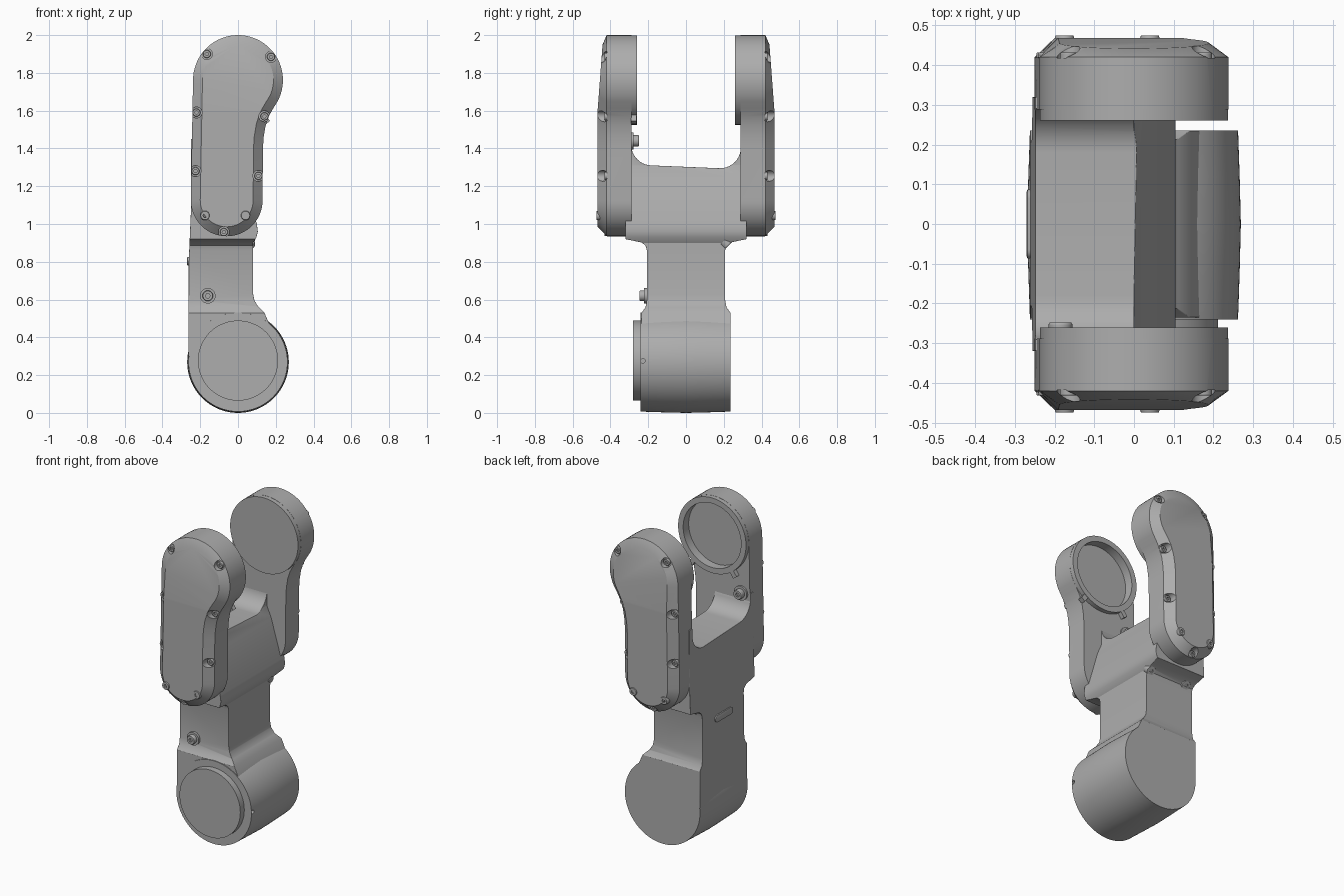
import bpy, bmesh
from math import sin, cos, pi, radians
from mathutils import Vector, Matrix

cube = bpy.data.objects.get("Cube")
if cube:
    bpy.data.objects.remove(cube, do_unlink=True)

GREY = (0.42, 0.42, 0.42, 1)
grey = bpy.data.materials.new("plain_grey")
grey.use_nodes = True
grey.diffuse_color = GREY
grey.node_tree.nodes["Principled BSDF"].inputs["Base Color"].default_value = GREY


def make(name, bm):
    bmesh.ops.recalc_face_normals(bm, faces=bm.faces)
    mesh = bpy.data.meshes.new(name)
    bm.to_mesh(mesh)
    bm.free()
    mesh.materials.append(grey)
    ob = bpy.data.objects.new(name, mesh)
    bpy.context.collection.objects.link(ob)
    return ob


def activate(ob):
    bpy.ops.object.select_all(action='DESELECT')
    bpy.context.view_layer.objects.active = ob
    ob.select_set(True)


def apply_boolean(ob, cutter, operation):
    mod = ob.modifiers.new("cut", 'BOOLEAN')
    mod.operation, mod.object, mod.solver = operation, cutter, 'EXACT'
    activate(ob)
    bpy.ops.object.modifier_apply(modifier=mod.name)


def remove(ob):
    bpy.data.objects.remove(ob, do_unlink=True)


def arc(cx, cz, r, start, end, n):
    """Points on an arc, angles in degrees."""
    angles = [radians(start + (end - start) * i / n) for i in range(n + 1)]
    return [(cx + r * cos(t), cz + r * sin(t)) for t in angles]


def prism(name, pts, axis, a, b, inset=0.0, depth=0.0):
    """Extrude a side profile along x or y, with an optional sloped rim on the far cap."""
    bm = bmesh.new()
    near = [bm.verts.new((a, u, v) if axis == 'x' else (u, a, v)) for u, v in pts]
    face = bm.faces.new(near)
    shift = Vector((b - a, 0, 0)) if axis == 'x' else Vector((0, b - a, 0))
    out = bmesh.ops.extrude_face_region(bm, geom=[face], use_keep_orig=True)["geom"]
    bmesh.ops.translate(bm, verts=[g for g in out if isinstance(g, bmesh.types.BMVert)], vec=shift)
    bmesh.ops.recalc_face_normals(bm, faces=bm.faces)
    if inset:
        cap = [g for g in out if isinstance(g, bmesh.types.BMFace)]
        bmesh.ops.inset_region(bm, faces=cap, thickness=inset, depth=depth, use_even_offset=True)
    return make(name, bm)


def lathe(name, profile, centre, direction=(0, 1, 0), n=24):
    """Closed turned part: profile is (radius, distance) along the direction."""
    bm = bmesh.new()
    rot = Vector(direction).to_track_quat('Z', 'Y').to_matrix()
    rings = [[bm.verts.new(Vector(centre) + rot @ Vector((r * cos(2 * pi * i / n), r * sin(2 * pi * i / n), d)))
              for i in range(n)] for r, d in profile]
    for lo, hi in zip(rings, rings[1:]):
        for i in range(n):
            j = (i + 1) % n
            bm.faces.new((lo[i], lo[j], hi[j], hi[i]))
    bm.faces.new(rings[0])
    bm.faces.new(rings[-1])
    return make(name, bm)


def screw(name, centre, direction, r, height):
    """Round head with a hexagonal socket."""
    ob = lathe(name, [(r, 0), (r, height * 0.85), (r * 0.9, height), (r * 0.5, height)], centre, direction)
    socket = lathe("socket", [(r * 0.45, height * 0.6), (r * 0.45, height * 1.5)], centre, direction, 6)
    apply_boolean(ob, socket, 'DIFFERENCE')
    remove(socket)


# Base hub with a slight barrel and a raised collar
hub = lathe("base_hub", [(0.262, -0.24), (0.266, -0.12), (0.269, 0), (0.266, 0.12), (0.262, 0.235)],
            (0, 0, 0.269), n=96)
notch = lathe("notch", [(0.012, -0.02), (0.012, 0.02)], (0.265, -0.228, 0.275), (1, 0, 0), 16)
apply_boolean(hub, notch, 'DIFFERENCE')
remove(notch)
lathe("hub_collar", [(0.212, 0), (0.212, 0.045)], (0, -0.235, 0.277), (0, -1, 0), 96)

# Neck and yoke: side silhouette intersected with front silhouette
half = [(0.235, 0.3), (0.235, 0.53), (0.214, 0.56), (0.207, 0.6), (0.207, 0.86), (0.214, 0.885),
        (0.235, 0.902), (0.32, 0.92), (0.32, 1.45), (0.29, 1.45)]
side = half + arc(0.18, 1.405, 0.11, 0, -90, 10)
side += [(-y, z + (0.015 if 1.29 < z < 1.4 else 0)) for y, z in reversed(side)]
front = [(-0.262, 0.27), (-0.261, 0.8), (-0.25, 1.05), (-0.248, 1.5), (0, 1.5), (0, 1.31),
         (0.03, 1.24), (0.1, 1.0), (0.105, 0.96), (0.098, 0.93), (0.08, 0.9), (0.08, 0.63),
         (0.087, 0.595), (0.105, 0.565), (0.14, 0.53), (0.17, 0.46), (0.1, 0.27)]
yoke = prism("neck_and_yoke", side, 'x', -0.4, 0.4)
mask = prism("mask", front, 'y', -0.5, 0.5)
apply_boolean(yoke, mask, 'INTERSECT')
remove(mask)
bevel = yoke.modifiers.new("soft_edges", 'BEVEL')
bevel.width, bevel.segments, bevel.limit_method, bevel.angle_limit = 0.012, 3, 'ANGLE', radians(50)

# Arms
HEAD_Z = 1.762
outline = arc(0, HEAD_Z, 0.238, 180, -28, 40)
outline += [(0.185, 1.61), (0.163, 1.57), (0.146, 1.52), (0.136, 1.46), (0.132, 1.4)]
outline += arc(-0.06, 1.125, 0.19, 0, -180, 32)
pocket_spots = [(-0.165, 1.9), (0.175, 1.885), (-0.22, 1.59), (0.14, 1.57), (-0.225, 1.28),
                (0.108, 1.255), (-0.075, 0.957)]
for side_name, s in (("front", -1), ("back", 1)):
    out = (0, s, 0)
    arm = prism(side_name + "_arm", outline, 'y', s * 0.288, s * 0.42, 0.05, 0.048)

    # Fold the upper half of the cover inwards
    bm = bmesh.new()
    bm.from_mesh(arm.data)
    bmesh.ops.bisect_plane(bm, geom=bm.verts[:] + bm.edges[:] + bm.faces[:],
                           plane_co=(0, 0, 1.6), plane_no=(0, 0, 1))
    for v in bm.verts:
        if abs(v.co.y) > 0.43 and v.co.z > 1.6:
            v.co.y -= s * (v.co.z - 1.6) * 0.075
    bm.to_mesh(arm.data)
    bm.free()

    # Screw pockets in the sloped rim
    for x, z in pocket_spots:
        pocket = lathe("pocket", [(0.029, 0), (0.029, 0.1)], (x, s * 0.418, z), out)
        apply_boolean(arm, pocket, 'DIFFERENCE')
        remove(pocket)
        screw(side_name + "_cover_screw", (x, s * 0.41, z), out, 0.021, 0.022)
    for x in (-0.175, 0.04):
        screw(side_name + "_lower_screw", (x, s * 0.43, 1.045), out, 0.025, 0.044)

    # Round inner head, hollowed on the front arm only
    head = lathe(side_name + "_arm_head", [(0.237, 0.26), (0.237, 0.35)], (0, 0, HEAD_Z), out, 80)
    if s < 0:
        recess = lathe("recess", [(0.202, 0.2), (0.202, 0.315)], (0, 0, HEAD_Z), out, 80)
        apply_boolean(head, recess, 'DIFFERENCE')
        apply_boolean(arm, recess, 'DIFFERENCE')
        remove(recess)
        for angle in (-55, -125):
            t = radians(angle)
            bm = bmesh.new()
            bmesh.ops.create_cube(bm, size=1, matrix=Matrix.Translation(
                (0.245 * cos(t), -0.277, HEAD_Z + 0.245 * sin(t)))
                @ Matrix.Rotation(-t, 4, 'Y') @ Matrix.Diagonal((0.06, 0.03, 0.03, 1)))
            make("ring_tab", bm)

# Inner arm screw, neck screw, corner screws
lathe("inner_screw_washer", [(0.045, 0), (0.045, 0.015)], (-0.185, -0.292, 1.44), (0, 1, 0))
screw("inner_screw", (-0.185, -0.28, 1.44), (0, 1, 0), 0.03, 0.032)
lathe("neck_screw_washer", [(0.041, 0), (0.041, 0.022)], (-0.16, -0.2, 0.62), (0, -1, 0))
screw("neck_screw", (-0.16, -0.21, 0.62), (0, -1, 0), 0.028, 0.035)
for x in (-0.2, 0.06):
    screw("corner_screw", (x, 0.2, 0.91), (0, 0.7, -0.7), 0.03, 0.035)

# Oblong plate on the neck side
slot = arc(0.065, 0.802, 0.022, -90, 90, 10) + arc(-0.065, 0.802, 0.022, 90, 270, 10)
prism("side_plate", slot, 'x', -0.25, -0.268, 0.005, 0.002)

for ob in bpy.context.scene.objects:
    if ob.type == 'MESH':
        activate(ob)
        bpy.ops.object.shade_smooth_by_angle(angle=radians(28))
